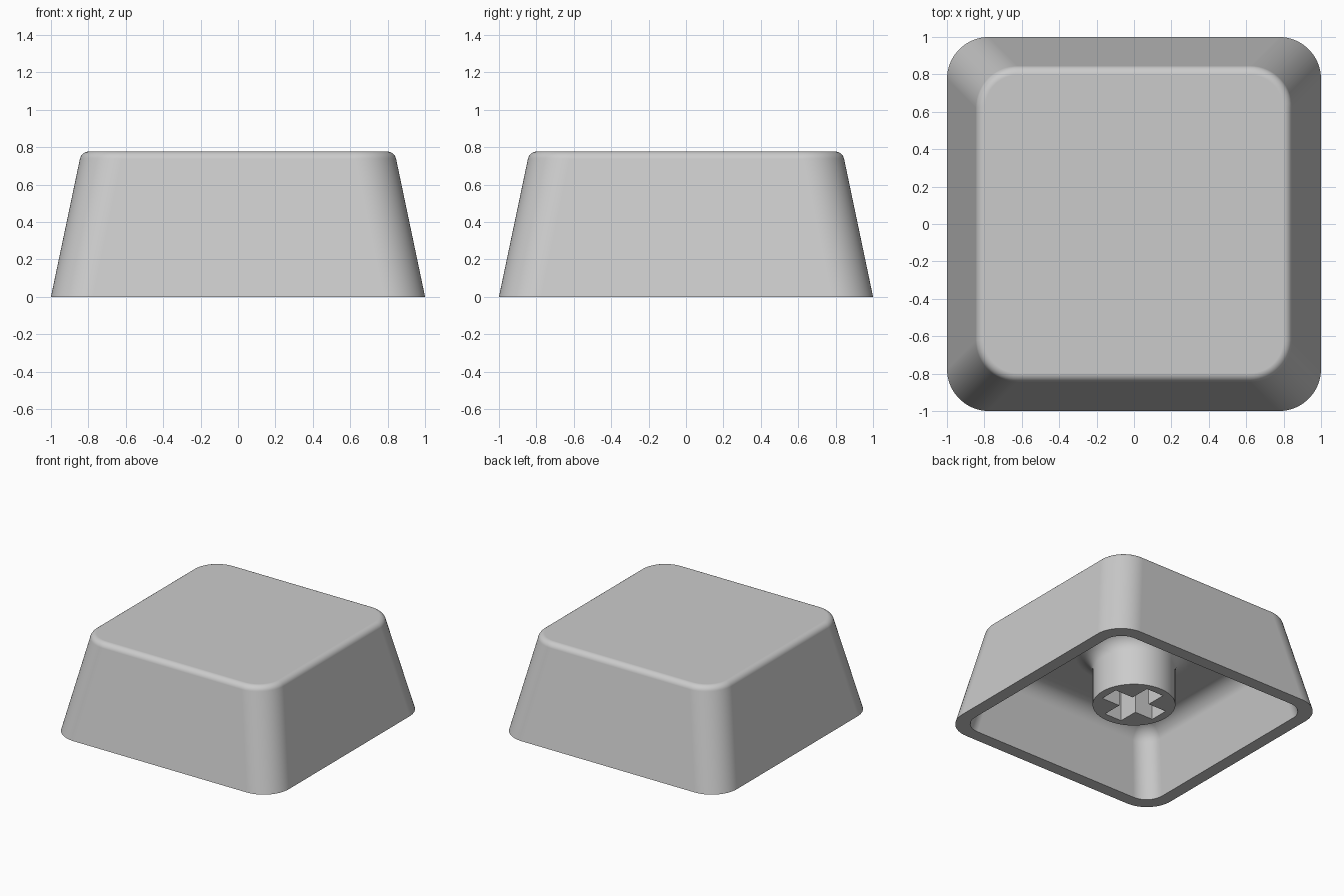
import bpy, bmesh, math
from math import pi, sin, cos

if "Cube" in bpy.data.objects:
    bpy.data.objects.remove(bpy.data.objects["Cube"], do_unlink=True)

grey = bpy.data.materials.new("light grey plastic")
grey.use_nodes = True
COLOUR = (0.6, 0.6, 0.6, 1)
grey.diffuse_color = COLOUR
grey.node_tree.nodes["Principled BSDF"].inputs["Base Color"].default_value = COLOUR

N = 16            # points per corner
SLOPE = 0.21      # inward lean of the walls


def rounded_square(half, radius, z):
    c = half - radius
    points = []
    for q in range(4):
        sx, sy = (1, -1, -1, 1)[q], (1, 1, -1, -1)[q]
        for i in range(N):
            a = pi / 2 * (q + i / (N - 1))
            points.append((sx * c + radius * cos(a), sy * c + radius * sin(a), z))
    return points


def circle(radius, z):
    angles = [pi / 2 * (i + 0.5) / N for i in range(4 * N)]
    return [(radius * cos(a), radius * sin(a), z) for a in angles]


def shell(half, radius, height, fillet):
    """Rings of a leaning wall, from its foot up and around a tangent fillet."""
    lean = math.atan(SLOPE)
    zc = height - fillet
    xc = half - fillet / cos(lean) - SLOPE * zc
    corner = half - radius - SLOPE * zc
    rings = [rounded_square(half, radius, 0)]
    for k in range(9):
        a = lean + (pi / 2 - lean) * k / 8
        x = xc + fillet * cos(a)
        rings.append(rounded_square(x, max(x - corner, 0.01), zc + fillet * sin(a)))
    return rings


def loft(name, sections):
    """Skin a list of equal-length rings and cap both ends."""
    bm = bmesh.new()
    rings = [[bm.verts.new(p) for p in s] for s in sections]
    for lower, upper in zip(rings, rings[1:]):
        for i in range(len(lower)):
            j = (i + 1) % len(lower)
            bm.faces.new((lower[i], lower[j], upper[j], upper[i]))
    bm.faces.new(rings[0])
    bm.faces.new(rings[-1])
    bmesh.ops.recalc_face_normals(bm, faces=bm.faces)
    mesh = bpy.data.meshes.new(name)
    bm.to_mesh(mesh)
    bm.free()
    mesh.materials.append(grey)
    obj = bpy.data.objects.new(name, mesh)
    bpy.context.collection.objects.link(obj)
    return obj


# Outer shell from the top down, then the hollow inside from the rim up
CEILING = 0.53
sections = shell(1, 0.225, 0.777, 0.05)[::-1]
sections += shell(0.9, 0.15, CEILING, 0.14)

# Round stem flaring into the ceiling
STEM, FLARE = 0.305, 0.13
for k in range(13):
    a = pi / 2 * k / 12
    sections.append(circle(STEM + FLARE * (1 - sin(a)),
                           CEILING - FLARE * (1 - cos(a))))
sections.append(circle(STEM, 0.11))

keycap = loft("keycap", sections)

# Cross-shaped socket in the stem
L, W = 0.24, 0.077
arm = [(L, -W), (L, W), (W, W)]
outline = []
for q in range(4):
    c, s = cos(q * pi / 2), sin(q * pi / 2)
    outline += [(x * c - y * s, x * s + y * c) for x, y in arm]
cutter = loft("socket_cutter", [[(x, y, z) for x, y in outline] for z in (0, 0.53)])
cutter.hide_render = True

bpy.ops.object.select_all(action='DESELECT')
bpy.context.view_layer.objects.active = keycap
keycap.select_set(True)
cut = keycap.modifiers.new("socket", 'BOOLEAN')
cut.object = cutter
cut.operation = 'DIFFERENCE'
cut.solver = 'EXACT'
bpy.ops.object.modifier_apply(modifier=cut.name)
bpy.data.objects.remove(cutter, do_unlink=True)

# Smooth shading with flat panels kept flat
bpy.ops.object.shade_smooth_by_angle(angle=math.radians(35))
weighted = keycap.modifiers.new("flat_panels", 'WEIGHTED_NORMAL')
weighted.keep_sharp = True
